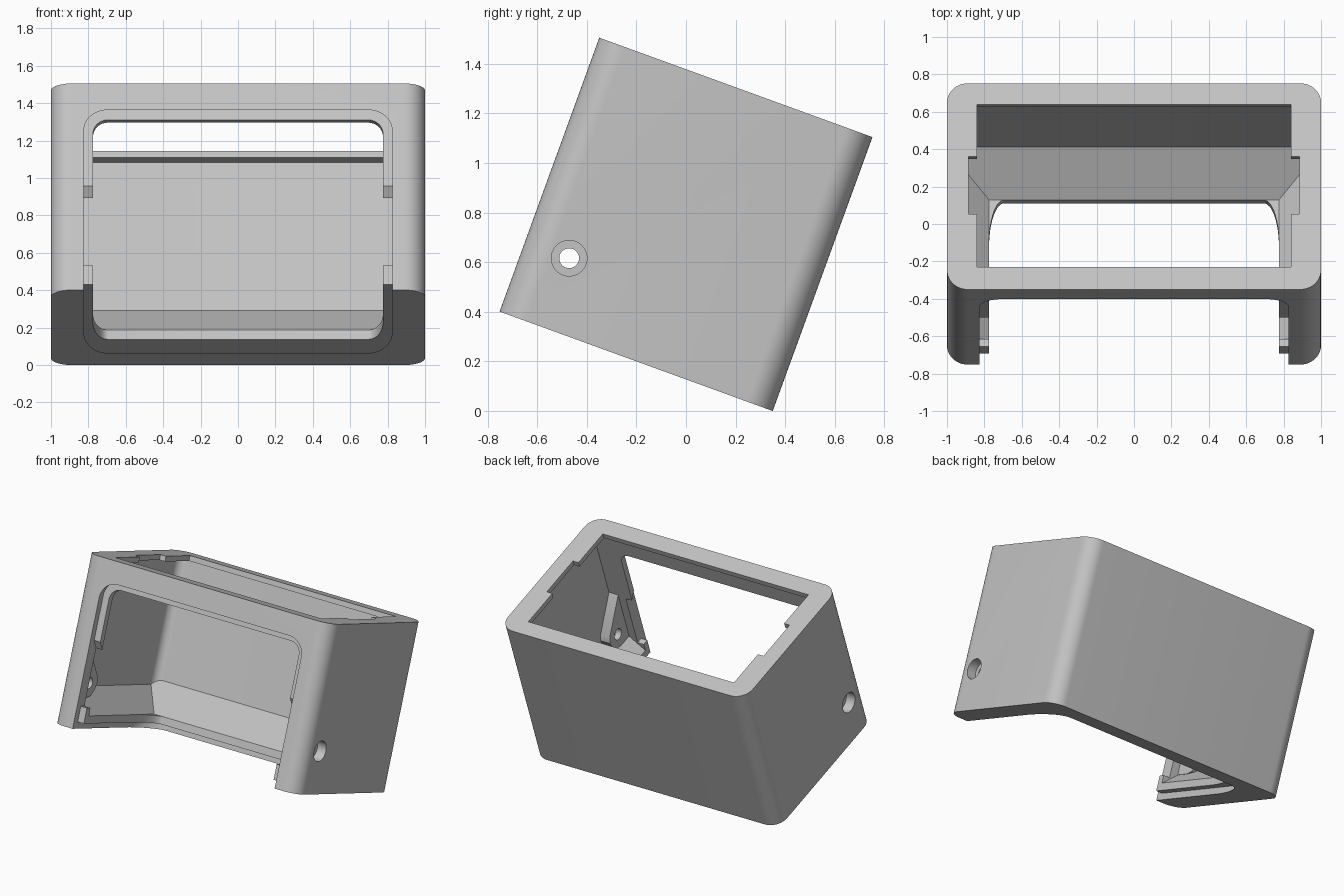
import bpy, bmesh, math
from mathutils import Matrix, Vector

cube = bpy.data.objects.get("Cube")
if cube:
    bpy.data.objects.remove(cube, do_unlink=True)

TILT = math.radians(20)
DEPTH, HEIGHT = 1.172, 1.175
# Tilted frame: x across, v from front to back, w from bottom to top
FRAME = Matrix.Translation((0, -0.7515, 0.401)) @ Matrix.Rotation(-TILT, 4, 'X')

grey = bpy.data.materials.new("light grey plastic")
grey.use_nodes = True
grey.diffuse_color = (0.55, 0.55, 0.55, 1)
grey.node_tree.nodes["Principled BSDF"].inputs["Base Color"].default_value = (0.55, 0.55, 0.55, 1)


def rounded(a0, a1, b0, b1, ra, rb=None, round_low=True, steps=12):
    """Rectangle outline with elliptical corners; the low side may stay square."""
    rb = ra if rb is None else rb
    pts = []
    for i, (a, b, sa, sb) in enumerate([(a1, b1, 1, 1), (a0, b1, -1, 1),
                                        (a0, b0, -1, -1), (a1, b0, 1, -1)]):
        if sb < 0 and not round_low:
            pts.append((a, b))
            continue
        for k in range(steps + 1):
            t = (i + k / steps) * math.pi / 2
            pts.append((a - sa * ra + ra * math.cos(t), b - sb * rb + rb * math.sin(t)))
    return pts


def rect(a0, a1, b0, b1):
    return [(a0, b0), (a1, b0), (a1, b1), (a0, b1)]


def circle(a, b, r, n=32):
    return [(a + r * math.cos(2 * math.pi * k / n), b + r * math.sin(2 * math.pi * k / n))
            for k in range(n)]


def prism(name, outline, axis, lo, hi, shear=0, planes=()):
    """Extrude an outline along x, v or w; shear slides its second coordinate."""
    place = {'x': lambda a, b, t: (t, a, b),
             'v': lambda a, b, t: (a, t, b),
             'w': lambda a, b, t: (a, b, t)}[axis]
    bm = bmesh.new()
    rings = [[bm.verts.new(place(a, b + shear * t, t)) for a, b in outline] for t in (lo, hi)]
    n = len(outline)
    for ring in rings:
        bm.faces.new(ring)
    for i in range(n):
        j = (i + 1) % n
        bm.faces.new((rings[0][i], rings[0][j], rings[1][j], rings[1][i]))
    for co, no in planes:
        cut = bmesh.ops.bisect_plane(bm, geom=bm.verts[:] + bm.edges[:] + bm.faces[:],
                                     plane_co=co, plane_no=no, clear_outer=True)
        edges = [e for e in cut["geom_cut"] if isinstance(e, bmesh.types.BMEdge)]
        bmesh.ops.edgeloop_fill(bm, edges=edges)
    bmesh.ops.recalc_face_normals(bm, faces=bm.faces[:])
    mesh = bpy.data.meshes.new(name)
    bm.to_mesh(mesh)
    bm.free()
    mesh.materials.append(grey)
    obj = bpy.data.objects.new(name, mesh)
    obj.matrix_world = FRAME
    bpy.context.collection.objects.link(obj)
    return obj


def combine(body, tool, operation='DIFFERENCE'):
    bpy.context.view_layer.objects.active = body
    mod = body.modifiers.new("combine", 'BOOLEAN')
    mod.operation = operation
    mod.solver = 'EXACT'
    mod.object = tool
    bpy.ops.object.modifier_apply(modifier=mod.name)
    bpy.data.objects.remove(tool, do_unlink=True)


# Outer housing block
housing = prism("housing", rounded(-1, 1, 0, DEPTH, 0.11), 'w', 0, HEIGHT)

# Main cavity, with sloping floor along the back and both sides
slopes = [(Vector((0, 0.9, 0.1)), Vector((0, 0.195, -0.23)))]
slopes += [(Vector((s * 0.775, 0, 0.1)), Vector((s * 0.195, 0, -0.23))) for s in (-1, 1)]
combine(housing, prism("cavity", rounded(-0.96, 0.96, 0.09, 1.13, 0.06, round_low=False),
                       'w', 0.1, HEIGHT - 0.037, planes=slopes))

# Top opening and the notches in its side lips
combine(housing, prism("top_opening", rect(-0.84, 0.84, 0.128, 1.053), 'w', 1.05, 1.3))
combine(housing, prism("lip_notches", rect(-0.885, 0.885, 0.43, 0.755), 'w', 1.06, 1.31))

# Shallow recess running around the front and bottom, cut horizontally
combine(housing, prism("front_recess", rounded(-0.825, 0.825, -0.3, 1.024, 0.125, 0.12, False),
                       'v', -0.1, 0.046, shear=math.tan(TILT)))
combine(housing, prism("bottom_recess", rounded(-0.825, 0.825, -0.5, 0.984, 0.125, 0.33, False),
                       'w', -0.1, 0.047, shear=1 / math.tan(TILT)))

# Inner openings of front and bottom
combine(housing, prism("front_opening", rounded(-0.775, 0.775, -0.2, 0.985, 0.08, 0.08, False),
                       'v', -0.15, 0.125))
combine(housing, prism("bottom_opening", rounded(-0.775, 0.775, -0.25, 0.9, 0.08, 0.25, False),
                       'w', -0.15, 0.12))

# Gap in the side lips, leaving a small tab below
gap = [(-0.2, 0.155), (0.11, 0.155), (0.11, 0.53), (0.046, 0.61), (-0.2, 0.61)]
combine(housing, prism("side_lip_gap", gap, 'x', -0.825, 0.825))

# Screw pads on the inner side walls
pad = [(0.05, 0.57), (0.09, 0.57), (0.275, 0.345), (0.29, 0.3), (0.275, 0.25),
       (0.24, 0.21), (0.19, 0.195), (0.05, 0.195)]
for s in (-1, 1):
    combine(housing, prism("screw_pad", pad, 'x', *sorted((s * 0.885, s * 0.98))), 'UNION')

# Screw holes with counterbores
combine(housing, prism("screw_hole", circle(0.19, 0.298, 0.04), 'x', -1.1, 1.1))
for s in (-1, 1):
    combine(housing, prism("counterbore", circle(0.19, 0.298, 0.072), 'x',
                           *sorted((s * 0.93, s * 1.2))))

# Smooth rounded corners, crisp edges
bpy.ops.object.select_all(action='DESELECT')
housing.select_set(True)
bpy.context.view_layer.objects.active = housing
bpy.ops.object.shade_smooth_by_angle(angle=math.radians(30))
